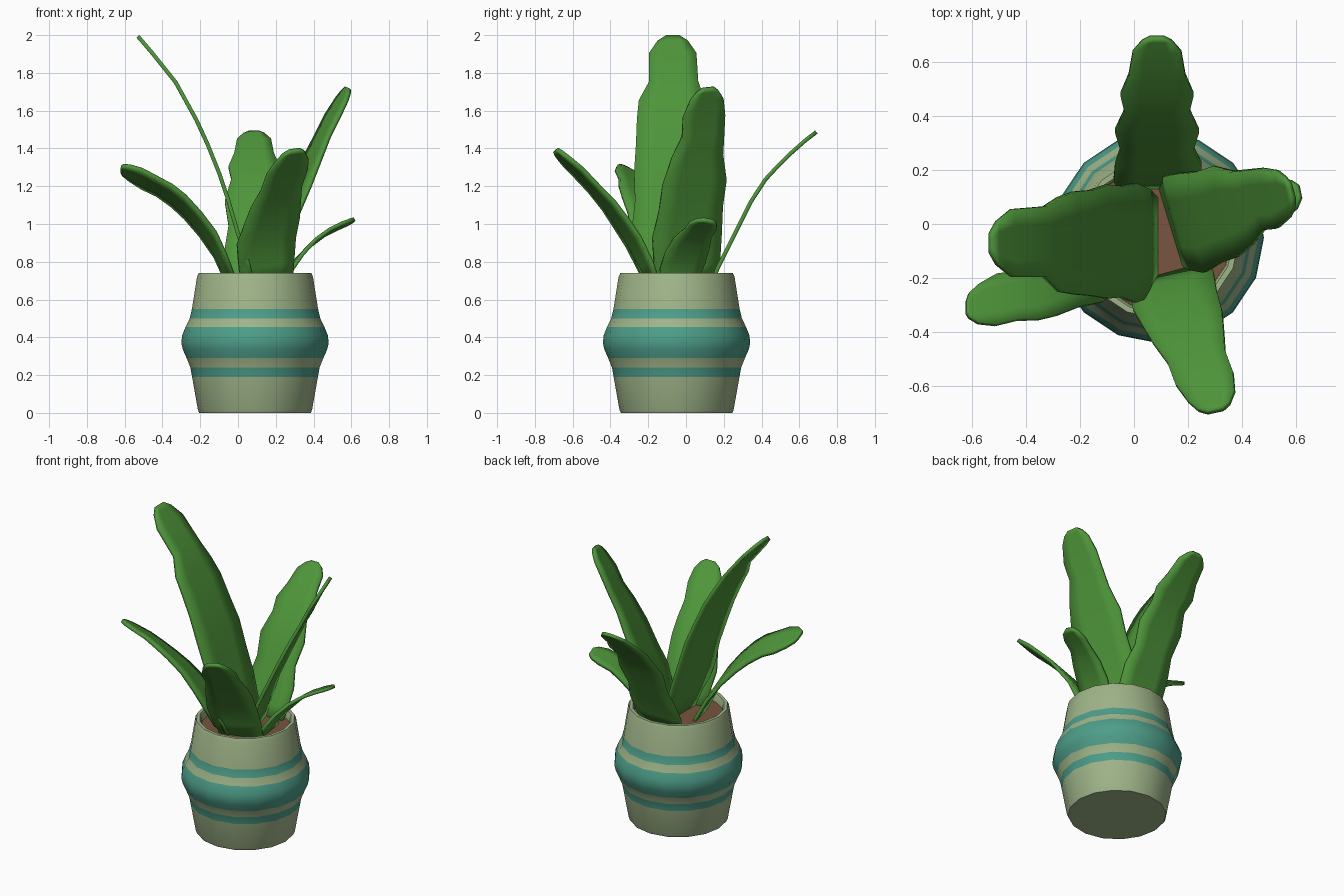
import bpy, bmesh, math
from mathutils import Vector

CX, CY, SIDES = 0.09, -0.05, 16


def material(name, rgb):
    m = bpy.data.materials.new(name)
    m.diffuse_color = (*rgb, 1)
    return m


sage = material("sage_glaze", (0.35, 0.46, 0.25))
teal = material("teal_glaze", (0.076, 0.34, 0.25))
brown = material("brown_soil", (0.19, 0.09, 0.05))
green = material("leaf_green", (0.076, 0.30, 0.042))


def finish(name, bm, mats):
    bmesh.ops.recalc_face_normals(bm, faces=bm.faces)
    me = bpy.data.meshes.new(name)
    bm.to_mesh(me)
    bm.free()
    for m in mats:
        me.materials.append(m)
    ob = bpy.data.objects.new(name, me)
    bpy.context.collection.objects.link(ob)
    bpy.context.view_layer.objects.active = ob
    for o in bpy.context.selected_objects:
        o.select_set(False)
    ob.select_set(True)
    bpy.ops.object.shade_smooth_by_angle(angle=math.radians(40))
    return ob


def ring(bm, r, z):
    return [bm.verts.new((CX + r * math.cos(2 * math.pi * i / SIDES),
                          CY + r * math.sin(2 * math.pi * i / SIDES), z))
            for i in range(SIDES)]


# pot: lathed wall, third value is the colour of the band above that ring
profile = [(0.295, 0, 0), (0.302, 0.015, 0), (0.333, 0.19, 1), (0.342, 0.24, 0),
           (0.362, 0.29, 1), (0.382, 0.335, 1), (0.39, 0.37, 1), (0.386, 0.41, 1),
           (0.368, 0.455, 0), (0.346, 0.50, 1), (0.334, 0.55, 0), (0.307, 0.72, 0),
           (0.298, 0.74, 0), (0.278, 0.74, 0), (0.27, 0.725, 0), (0.265, 0.64, 0)]
bm = bmesh.new()
rings = [ring(bm, r, z) for r, z, _ in profile]
for (a, b), p in zip(zip(rings, rings[1:]), profile):
    for i in range(SIDES):
        j = (i + 1) % SIDES
        bm.faces.new((a[i], a[j], b[j], b[i])).material_index = p[2]
bm.faces.new(rings[0][::-1])
bm.faces.new(rings[-1])
finish("pot", bm, [sage, teal])

# soil disc
bm = bmesh.new()
low, high = ring(bm, 0.26, 0.645), ring(bm, 0.268, 0.69)
for i in range(SIDES):
    j = (i + 1) % SIDES
    bm.faces.new((low[i], low[j], high[j], high[i]))
bm.faces.new(low[::-1])
bm.faces.new(high)
finish("soil", bm, [brown])


# leaf: flat blade along a spine of (x, y, z, half width), spread along "side"
def leaf(name, side, spine):
    bm = bmesh.new()
    side = Vector(side).normalized()
    rows = []
    for x, y, z, w in spine:
        c = Vector((x, y, z))
        rows.append([bm.verts.new(c + side * w * k) for k in (-1, -0.5, 0, 0.5, 1)])
    for a, b in zip(rows, rows[1:]):
        for i in range(4):
            bm.faces.new((a[i], a[i + 1], b[i + 1], b[i]))
    ob = finish(name, bm, [green])
    mod = ob.modifiers.new("thickness", 'SOLIDIFY')
    mod.thickness = 0.021
    mod.offset = 0


leaf("tall_leaf", (0, 1, 0), [
    (0.085, -0.06, 0.66, 0.15), (0.05, -0.07, 0.80, 0.20), (0.0, -0.07, 0.95, 0.22),
    (-0.05, -0.065, 1.12, 0.205), (-0.10, -0.065, 1.27, 0.21), (-0.16, -0.07, 1.42, 0.195),
    (-0.22, -0.07, 1.55, 0.19), (-0.275, -0.075, 1.65, 0.175), (-0.33, -0.065, 1.75, 0.13),
    (-0.45, -0.07, 1.90, 0.125), (-0.505, -0.07, 1.965, 0.08), (-0.53, -0.07, 1.993, 0.035)])

leaf("back_leaf", (1, 0, 0), [
    (0.085, 0.13, 0.66, 0.14), (0.085, 0.165, 0.76, 0.16), (0.09, 0.22, 0.87, 0.16),
    (0.085, 0.28, 0.99, 0.135), (0.085, 0.345, 1.12, 0.155), (0.085, 0.42, 1.235, 0.12),
    (0.085, 0.48, 1.30, 0.135), (0.085, 0.55, 1.37, 0.105), (0.085, 0.635, 1.445, 0.09),
    (0.085, 0.675, 1.475, 0.055), (0.085, 0.69, 1.487, 0.025)])

leaf("right_leaf", (-0.28, 1, 0.1), [
    (0.135, 0.0, 0.66, 0.15), (0.165, 0.005, 0.78, 0.18), (0.215, 0.005, 0.94, 0.19),
    (0.275, 0.025, 1.08, 0.175), (0.335, 0.045, 1.22, 0.175), (0.40, 0.06, 1.36, 0.14),
    (0.45, 0.09, 1.47, 0.115), (0.50, 0.095, 1.57, 0.115), (0.55, 0.11, 1.66, 0.09),
    (0.572, 0.115, 1.70, 0.06), (0.582, 0.12, 1.72, 0.03)])

leaf("small_right_leaf", (-0.2, 0.95, -0.2), [
    (0.235, -0.04, 0.66, 0.10), (0.265, -0.035, 0.74, 0.108), (0.32, -0.005, 0.82, 0.112),
    (0.395, 0.03, 0.90, 0.10), (0.47, 0.065, 0.955, 0.075), (0.54, 0.09, 0.99, 0.075),
    (0.59, 0.11, 1.01, 0.055), (0.612, 0.12, 1.02, 0.025)])

leaf("front_leaf", (1, 0.22, 0.15), [
    (0.16, -0.17, 0.66, 0.13), (0.15, -0.215, 0.78, 0.15), (0.15, -0.28, 0.91, 0.16),
    (0.18, -0.35, 1.015, 0.15), (0.20, -0.41, 1.10, 0.135), (0.23, -0.49, 1.19, 0.11),
    (0.26, -0.57, 1.275, 0.11), (0.285, -0.635, 1.335, 0.09), (0.295, -0.675, 1.375, 0.06),
    (0.30, -0.69, 1.392, 0.03)])

leaf("left_leaf", (0, 0.88, -0.46), [
    (-0.02, -0.10, 0.66, 0.12), (-0.07, -0.13, 0.78, 0.14), (-0.12, -0.165, 0.89, 0.14),
    (-0.20, -0.19, 1.0, 0.13), (-0.28, -0.225, 1.09, 0.125), (-0.35, -0.25, 1.15, 0.115),
    (-0.43, -0.265, 1.20, 0.10), (-0.51, -0.28, 1.24, 0.105), (-0.575, -0.295, 1.27, 0.08),
    (-0.61, -0.30, 1.285, 0.05), (-0.62, -0.305, 1.29, 0.025)])
